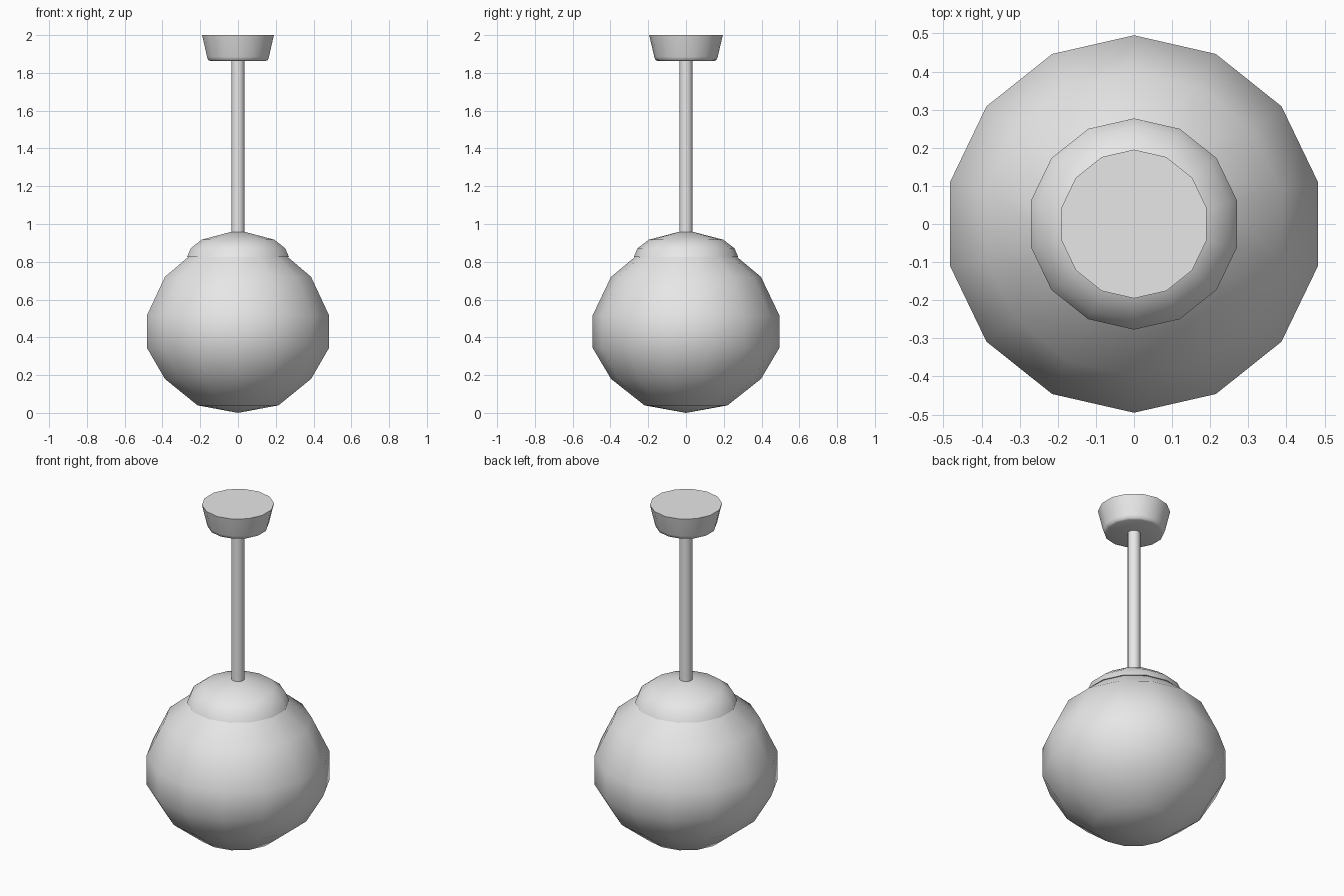
import bpy, math

if "Cube" in bpy.data.objects:
    bpy.data.objects.remove(bpy.data.objects["Cube"])

SIDES = 14

# One plain grey for the whole lamp
grey = bpy.data.materials.new("plain_grey")
grey.diffuse_color = (0.8, 0.8, 0.8, 1)
grey.use_nodes = True
grey.node_tree.nodes["Principled BSDF"].inputs["Base Color"].default_value = grey.diffuse_color


def lathe(name, profile, cap_start=False, cap_end=False):
    """Spin a bottom-to-top (radius, z) profile; radius 0 makes a pole."""
    verts, rings, faces = [], [], []
    for r, z in profile:
        n = 1 if r == 0 else SIDES
        rings.append([len(verts) + i for i in range(n)])
        for i in range(n):
            a = math.pi / 2 + 2 * math.pi * i / SIDES
            verts.append((r * math.cos(a), r * math.sin(a), z))
    for lo, hi in zip(rings, rings[1:]):
        for i in range(SIDES):
            j = (i + 1) % SIDES
            if len(lo) == 1:
                faces.append((lo[0], hi[j], hi[i]))
            elif len(hi) == 1:
                faces.append((lo[i], lo[j], hi[0]))
            else:
                faces.append((lo[i], lo[j], hi[j], hi[i]))
    if cap_start:
        faces.append(tuple(reversed(rings[0])))
    if cap_end:
        faces.append(tuple(rings[-1]))
    mesh = bpy.data.meshes.new(name)
    mesh.from_pydata(verts, [], faces)
    mesh.materials.append(grey)
    obj = bpy.data.objects.new(name, mesh)
    bpy.context.collection.objects.link(obj)
    bpy.ops.object.select_all(action='DESELECT')
    obj.select_set(True)
    bpy.context.view_layer.objects.active = obj
    bpy.ops.object.shade_smooth_by_angle(angle=math.radians(60))
    return obj


# Round shade, its top tucked under the holder
lathe("globe_shade", [(0, 0), (0.22, 0.04), (0.397, 0.18), (0.495, 0.345),
                      (0.495, 0.515), (0.397, 0.72), (0.22, 0.867)])

# Domed holder with a short underside lip
lathe("shade_holder", [(0.24, 0.825), (0.277, 0.825), (0.256, 0.872),
                       (0.197, 0.917), (0, 0.968)])

# Hanging rod
lathe("rod", [(0.035, 0.94), (0.035, 1.87)], True, True)

# Ceiling canopy with a softened lower edge
lathe("ceiling_canopy", [(0.15, 1.863), (0.162, 1.868), (0.168, 1.885),
                         (0.195, 2.0)], True, True)
